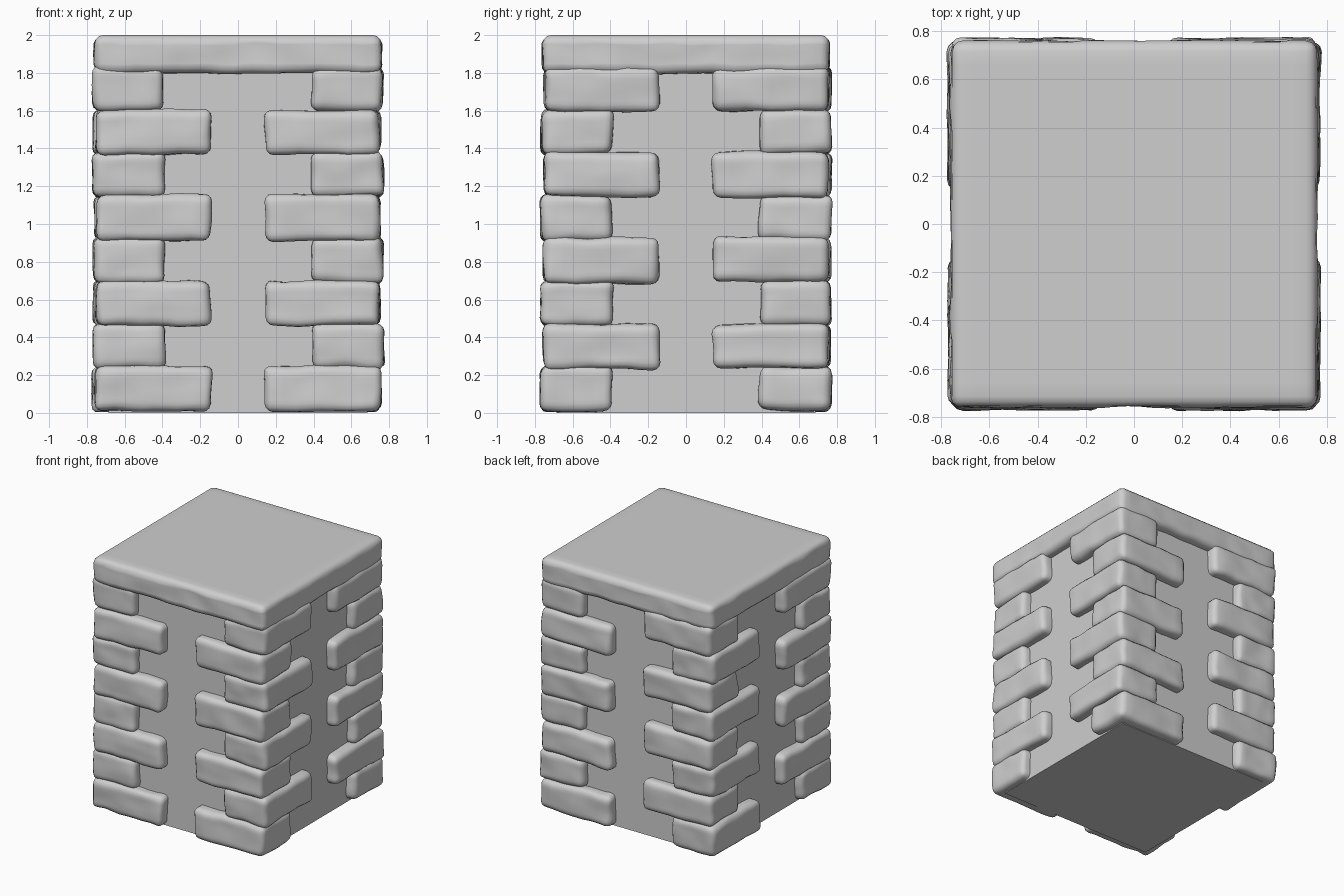
import bpy
import bmesh
import random
from mathutils import Vector, noise

random.seed(4)
if "Cube" in bpy.data.objects:
    bpy.data.objects.remove(bpy.data.objects["Cube"])

stone = bpy.data.materials.new("grey_stone")
stone.use_nodes = True
GREY = (0.62, 0.62, 0.62, 1)
stone.diffuse_color = GREY
stone.node_tree.nodes["Principled BSDF"].inputs["Base Color"].default_value = GREY


def add_object(name, bm, smooth):
    bmesh.ops.recalc_face_normals(bm, faces=bm.faces[:])
    for f in bm.faces:
        f.smooth = smooth
    mesh = bpy.data.meshes.new(name)
    bm.to_mesh(mesh)
    bm.free()
    mesh.materials.append(stone)
    obj = bpy.data.objects.new(name, mesh)
    bpy.context.collection.objects.link(obj)


def box(lo, hi):
    bm = bmesh.new()
    bmesh.ops.create_cube(bm, size=1)
    lo, hi = Vector(lo), Vector(hi)
    for v in bm.verts:
        v.co = (lo + hi) / 2 + v.co * (hi - lo)
    return bm


def worn_stone(name, lo, hi, bevel, cuts, wear, corner_jitter, flat_top=None):
    """Rounded block whose surface is gently worn by noise."""
    bm = box(lo, hi)
    for v in bm.verts:
        v.co += Vector([random.uniform(-1, 1) * corner_jitter for _ in range(3)])
    bmesh.ops.bevel(bm, geom=bm.edges[:], offset=bevel, segments=3,
                    profile=0.5, affect='EDGES')
    long_edges = [e for e in bm.edges if e.calc_length() > 0.08]
    bmesh.ops.subdivide_edges(bm, edges=long_edges, cuts=cuts, use_grid_fill=True)
    seed = Vector([random.uniform(0, 50) for _ in range(3)])
    for v in bm.verts:
        if flat_top is not None and v.co.z > flat_top:
            continue
        v.co += noise.noise_vector(v.co * 7 + seed) * wear
        v.co.z = max(v.co.z, 0.004)
    add_object(name, bm, True)


# Plain recessed core
CORE = 0.685
add_object("core", box((-CORE, -CORE, 0), (CORE, CORE, 1.85)), False)

# Corner stones: long and short sides alternate from course to course,
# long faces standing slightly proud of the short ends
LONG_FACE, SHORT_FACE = 0.767, 0.753
LONG_END, SHORT_END = 0.142, 0.39
PITCH, HEIGHT = 0.2265, 0.24
corners = {"front_left": (1, -1), "front_right": (-1, -1),
           "back_left": (1, 1), "back_right": (-1, 1)}
for corner, (sx, sy) in corners.items():
    for row in range(8):
        along = (SHORT_FACE, LONG_END)
        across = (LONG_FACE, SHORT_END)
        long_in_x = (row % 2 == 0) != (corner == "back_right")
        x_span, y_span = (along, across) if long_in_x else (across, along)
        xs = sorted(sx * d for d in x_span)
        ys = sorted(sy * d for d in y_span)
        base = 0.008 + row * PITCH
        worn_stone(f"corner_stone_{corner}_{row + 1}",
                   (xs[0], ys[0], base), (xs[1], ys[1], base + HEIGHT),
                   0.042, 7, 0.011, 0.007)

# Cap slab with a flat top and worn rim
worn_stone("cap_slab", (-0.76, -0.76, 1.797), (0.76, 0.76, 2.0),
           0.046, 24, 0.01, 0, flat_top=1.975)
